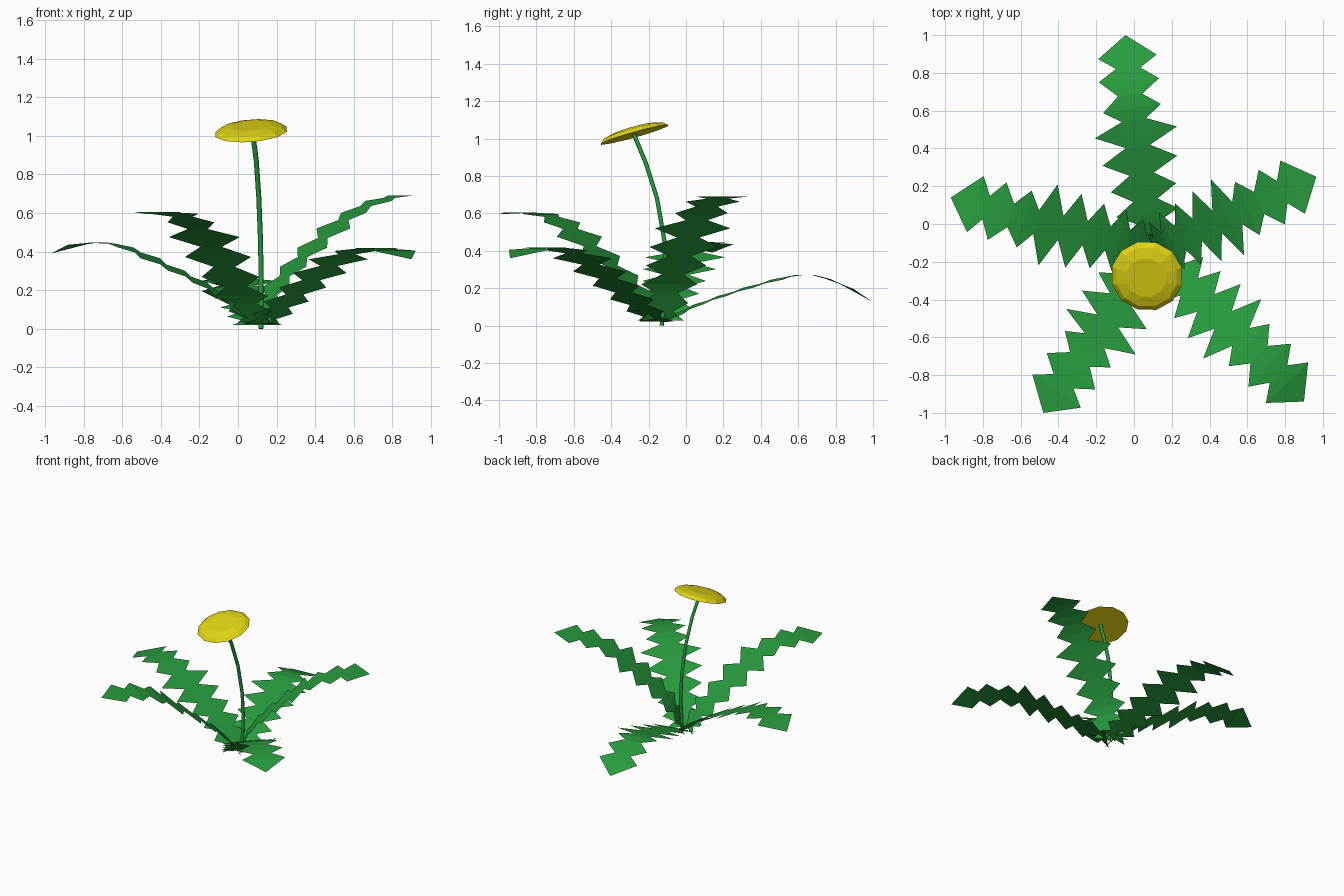
import bpy, bmesh, math
from mathutils import Vector

if "Cube" in bpy.data.objects:
    bpy.data.objects.remove(bpy.data.objects["Cube"])


def material(name, rgb):
    m = bpy.data.materials.new(name)
    m.diffuse_color = (*rgb, 1)
    m.use_nodes = True
    m.node_tree.nodes["Principled BSDF"].inputs["Base Color"].default_value = m.diffuse_color
    return m


GREEN = material("leaf green", (0.021, 0.33, 0.048))
YELLOW = material("petal yellow", (0.75, 0.66, 0.007))


def add_object(name, data, mat):
    data.materials.append(mat)
    ob = bpy.data.objects.new(name, data)
    bpy.context.collection.objects.link(ob)
    return ob


def mesh_object(name, bm, mat):
    me = bpy.data.meshes.new(name)
    bm.to_mesh(me)
    bm.free()
    return add_object(name, me, mat)


# Leaf midrib: smooth curve through control points at fixed distances
KNOTS = [0, 0.18, 0.57, 0.77, 0.96, 1.09]


def midrib(pts, u):
    """Return position and tangent on a cubic Hermite spline."""
    n = len(pts)
    slope = [(pts[min(i + 1, n - 1)] - pts[max(i - 1, 0)])
             / (KNOTS[min(i + 1, n - 1)] - KNOTS[max(i - 1, 0)]) for i in range(n)]
    i = max(k for k in range(n - 1) if KNOTS[k] <= u)
    h = KNOTS[i + 1] - KNOTS[i]
    t = (u - KNOTS[i]) / h
    a, b, ma, mb = pts[i], pts[i + 1], slope[i] * h, slope[i + 1] * h
    p = (a * (2*t**3 - 3*t*t + 1) + ma * (t**3 - 2*t*t + t)
         + b * (3*t*t - 2*t**3) + mb * (t**3 - t*t))
    d = (a * (6*t*t - 6*t) + ma * (3*t*t - 4*t + 1)
         + b * (6*t - 6*t*t) + mb * (3*t*t - 2*t))
    return p, d


# Saw-toothed outline: (distance along leaf, half width) of each tooth pair
TEETH = [(0.02, 0.13), (0.09, 0.145), (0.18, 0.165), (0.30, 0.175), (0.43, 0.20),
         (0.57, 0.22), (0.70, 0.155), (0.845, 0.16), (0.96, 0.155)]
ROWS = []
for k, tooth in enumerate(TEETH):
    ROWS.append(tooth)
    if k + 1 < len(TEETH):
        ROWS.append(((tooth[0] + TEETH[k + 1][0]) / 2, 0.065))


def make_leaf(name, path):
    pts = [Vector(p) for p in path]
    bm = bmesh.new()
    prev = None
    for u, w in ROWS:
        p, d = midrib(pts, u)
        side = Vector((-d.y, d.x, 0)).normalized() * w
        row = (bm.verts.new(p + side), bm.verts.new(p - side))
        if prev:
            bm.faces.new((prev[0], prev[1], row[1], row[0]))
        prev = row
    bm.faces.new((prev[0], prev[1], bm.verts.new(pts[-1])))
    mesh_object(name, bm, GREEN)


BASE = (0.105, -0.14, 0.008)
LEAVES = {
    "back_leaf": [(0.07, 0.06, 0.11), (0.01, 0.485, 0.245), (-0.02, 0.68, 0.27),
                  (-0.035, 0.885, 0.195), (-0.045, 1.0, 0.125)],
    "right_leaf": [(0.20, -0.09, 0.22), (0.495, 0.035, 0.52), (0.66, 0.11, 0.635),
                   (0.84, 0.195, 0.69), (0.965, 0.25, 0.69)],
    "left_leaf": [(-0.08, -0.09, 0.17), (-0.455, -0.005, 0.365), (-0.65, 0.045, 0.44),
                  (-0.84, 0.105, 0.435), (-0.97, 0.14, 0.39)],
    "front_left_leaf": [(0.02, -0.25, 0.17), (-0.175, -0.57, 0.475), (-0.285, -0.715, 0.58),
                        (-0.41, -0.885, 0.605), (-0.48, -1.0, 0.595)],
    "front_right_leaf": [(0.25, -0.29, 0.14), (0.52, -0.555, 0.36), (0.66, -0.69, 0.415),
                         (0.81, -0.84, 0.405), (0.90, -0.94, 0.36)],
}
for leaf_name, leaf_path in LEAVES.items():
    make_leaf(leaf_name, [BASE] + leaf_path)

# Thin bending stem
curve = bpy.data.curves.new("stem", "CURVE")
curve.dimensions = "3D"
curve.bevel_depth = 0.013
curve.bevel_resolution = 1
curve.use_fill_caps = True
STEM = [(0.12, -0.13, 0.0), (0.12, -0.105, 0.25), (0.117, -0.115, 0.45),
        (0.108, -0.155, 0.68), (0.095, -0.215, 0.87), (0.075, -0.28, 1.025)]
spline = curve.splines.new("POLY")
spline.points.add(len(STEM) - 1)
for point, co in zip(spline.points, STEM):
    point.co = (*co, 1)
    point.radius = 1
add_object("stem", curve, GREEN)

# Flower head: flat-bottomed faceted dome, tilted forward
SIDES = 12
bm = bmesh.new()
rings = []
for r, z in [(0.192, 0.0), (0.165, 0.022), (0.108, 0.036)]:
    rings.append([bm.verts.new((r * math.cos(a), r * math.sin(a), z))
                  for a in (2 * math.pi * (i + 0.5) / SIDES for i in range(SIDES))])
bm.faces.new(rings[0][::-1])
bm.faces.new(rings[-1])
for lo, hi in zip(rings, rings[1:]):
    for i in range(SIDES):
        j = (i + 1) % SIDES
        bm.faces.new((lo[i], lo[j], hi[j], hi[i]))
flower = mesh_object("flower_head", bm, YELLOW)
flower.location = (0.068, -0.275, 1.02)
flower.rotation_mode = "QUATERNION"
flower.rotation_quaternion = Vector((0, 0, 1)).rotation_difference(Vector((-0.08, -0.28, 1)))
